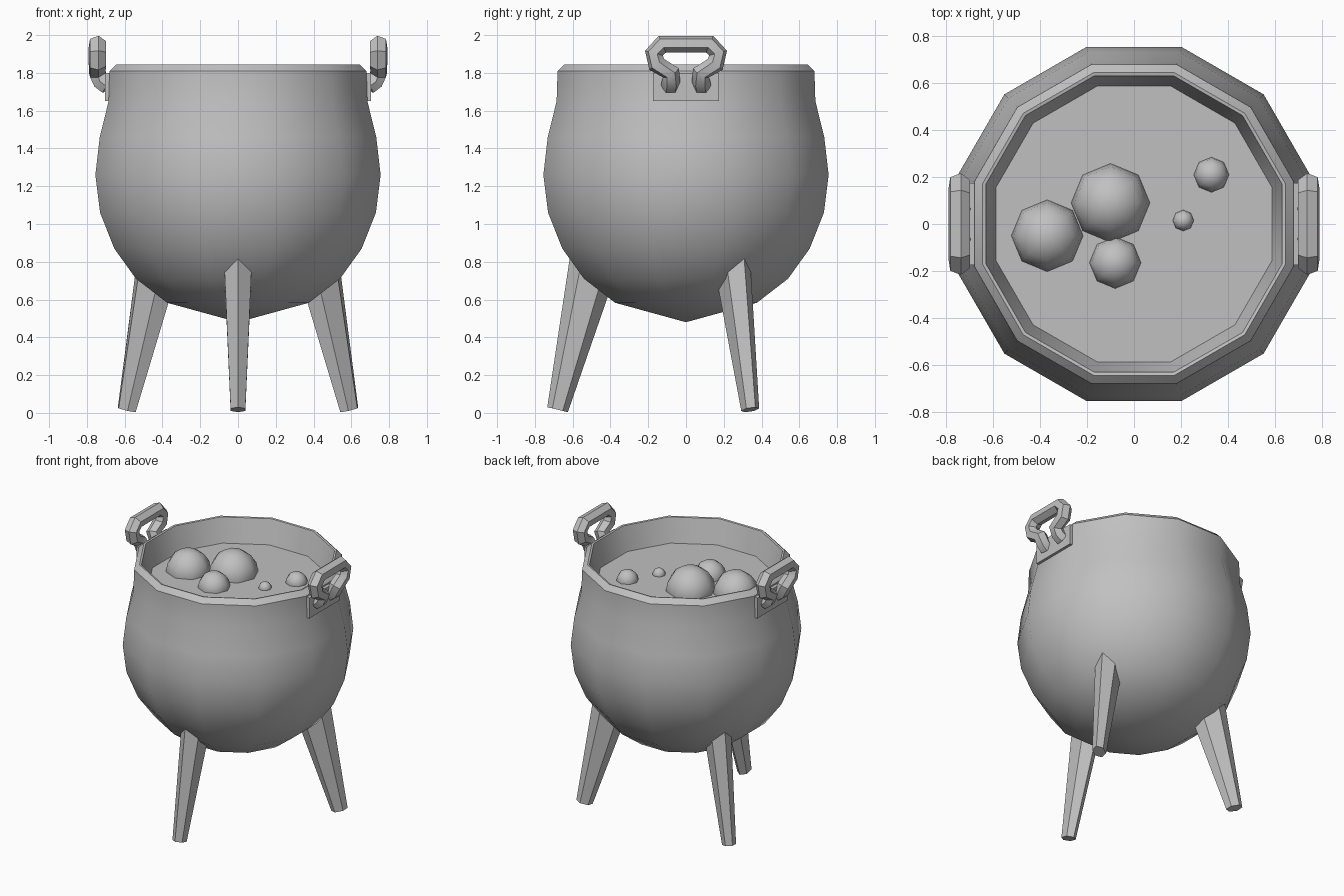
import bpy, bmesh, math
from mathutils import Matrix, Vector

cube = bpy.data.objects.get("Cube")
if cube:
    bpy.data.objects.remove(cube, do_unlink=True)

iron = bpy.data.materials.new("plain grey")
grey = (0.53, 0.53, 0.53, 1)
iron.diffuse_color = grey
iron.use_nodes = True
iron.node_tree.nodes["Principled BSDF"].inputs["Base Color"].default_value = grey

SIDES = 12
LIQUID_Z = 1.67


def finish(obj, angle=None):
    """Give an object the material and, if wanted, smooth shading."""
    obj.data.materials.append(iron)
    if angle:
        bpy.ops.object.select_all(action='DESELECT')
        obj.select_set(True)
        bpy.context.view_layer.objects.active = obj
        bpy.ops.object.shade_smooth_by_angle(angle=math.radians(angle))
    return obj


def mesh_object(name, bm, angle=None):
    bmesh.ops.recalc_face_normals(bm, faces=bm.faces)
    mesh = bpy.data.meshes.new(name)
    bm.to_mesh(mesh)
    bm.free()
    obj = bpy.data.objects.new(name, mesh)
    bpy.context.collection.objects.link(obj)
    return finish(obj, angle)


def loft(bm, rings, cap_start=False, cap_end=False):
    """Skin a list of equal rings of points."""
    loops = [[bm.verts.new(p) for p in ring] for ring in rings]
    for a, b in zip(loops, loops[1:]):
        for i in range(len(a)):
            j = (i + 1) % len(a)
            bm.faces.new((a[i], a[j], b[j], b[i]))
    if cap_start:
        bm.faces.new(loops[0])
    if cap_end:
        bm.faces.new(loops[-1])
    return loops


def ring(apothem, z):
    """Twelve-sided ring with flat sides facing the axes."""
    r = apothem / math.cos(math.pi / SIDES)
    return [(r * math.cos((i + 0.5) * math.tau / SIDES),
             r * math.sin((i + 0.5) * math.tau / SIDES), z) for i in range(SIDES)]


# Pot: round belly, upright neck, bevelled rim and sloping inner wall
profile = [(0.375, 0.583), (0.54, 0.71), (0.655, 0.87), (0.73, 1.06), (0.755, 1.26),
           (0.732, 1.46), (0.685, 1.65), (0.68, 1.81), (0.645, 1.845),
           (0.632, 1.842), (0.585, LIQUID_Z - 0.01)]
bm = bmesh.new()
loops = loft(bm, [ring(a, z) for a, z in profile])
tip = bm.verts.new((0, 0, 0.48))
for i in range(SIDES):
    bm.faces.new((tip, loops[0][(i + 1) % SIDES], loops[0][i]))
mesh_object("pot", bm, 32)

# Liquid surface
bm = bmesh.new()
bm.faces.new([bm.verts.new(p) for p in ring(0.59, LIQUID_Z)])
mesh_object("liquid", bm)

# Bubbles: half-sunk eight-sided balls
bubbles = [(-0.10, 0.09, 0.168), (-0.37, -0.05, 0.153), (-0.08, -0.165, 0.11),
           (0.33, 0.21, 0.075), (0.21, 0.015, 0.045)]
for n, (x, y, r) in enumerate(bubbles, 1):
    bm = bmesh.new()
    bmesh.ops.create_uvsphere(bm, u_segments=8, v_segments=8, radius=r,
                              matrix=Matrix.Translation((x, y, LIQUID_Z)))
    mesh_object(f"bubble_{n}", bm, 60)

# Legs: three splayed, tapered six-sided posts
foot, hip = Vector((0, -0.68, 0.017)), Vector((0, -0.475, 0.85))
tilt = (hip - foot).to_track_quat('Z', 'Y').to_matrix()


def leg_ring(centre, depth, width):
    return [centre + tilt @ Vector((width * math.sin(a), depth * math.cos(a), 0))
            for a in (k * math.tau / 6 for k in range(6))]


for name, turn in (("front_leg", 0), ("back_left_leg", 120), ("back_right_leg", 240)):
    bm = bmesh.new()
    loft(bm, [leg_ring(foot, 0.056, 0.045), leg_ring(hip, 0.135, 0.088)], True, True)
    bm.transform(Matrix.Rotation(math.radians(turn), 4, 'Z'))
    mesh_object(name, bm)

# Handles: bent six-sided bar on a flat mounting plate, one on each side
half = [(0.69, 0.085, 1.73), (0.725, 0.08, 1.755), (0.745, 0.08, 1.80),
        (0.745, 0.155, 1.845), (0.745, 0.17, 1.905), (0.745, 0.125, 1.952)]
path = half + [(x, -y, z) for x, y, z in reversed(half)]
for side, s in (("left", 1), ("right", -1)):
    curve = bpy.data.curves.new(f"{side}_handle", 'CURVE')
    curve.dimensions = '3D'
    curve.bevel_depth = 0.049
    curve.bevel_resolution = 1
    curve.use_fill_caps = True
    spline = curve.splines.new('POLY')
    spline.points.add(len(path) - 1)
    for point, (x, y, z) in zip(spline.points, path):
        point.co = (s * x, s * y, z, 1)
    bar = bpy.data.objects.new(f"{side}_handle", curve)
    bpy.context.collection.objects.link(bar)
    bpy.ops.object.select_all(action='DESELECT')
    bar.select_set(True)
    bpy.context.view_layer.objects.active = bar
    bpy.ops.object.convert(target='MESH')
    finish(bpy.context.view_layer.objects.active, 35)

    bm = bmesh.new()
    bmesh.ops.create_cube(bm, size=1, matrix=Matrix.Translation((s * 0.675, 0, 1.725))
                          @ Matrix.Diagonal((0.06, 0.35, 0.15, 1)))
    mesh_object(f"{side}_handle_plate", bm)
